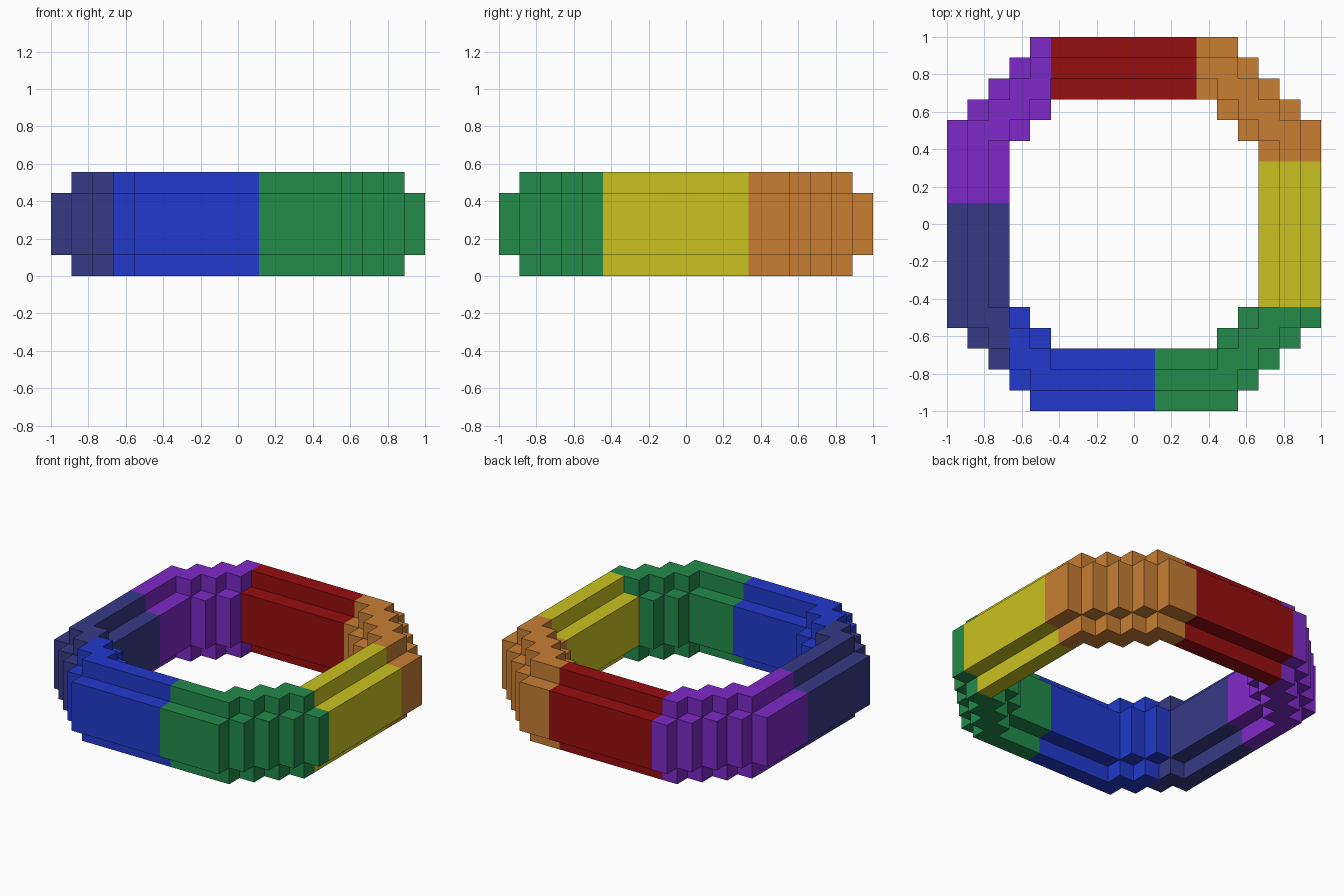
import bpy, bmesh, math
from mathutils import Vector

if "Cube" in bpy.data.objects:
    bpy.data.objects.remove(bpy.data.objects["Cube"])

U = 1 / 9          # block size
HEIGHT = 5         # layers


def inside(i, j, side, diagonal):
    """Octagonal footprint test for the block whose low corner is (i, j)."""
    a = i + 1 if i >= 0 else -i
    b = j + 1 if j >= 0 else -j
    return a <= side and b <= side and a + b <= diagonal


def solid(i, j, k):
    """Wide ring in the middle layers, narrow rim on the top and bottom."""
    if not 0 <= k < HEIGHT:
        return False
    if k in (0, HEIGHT - 1):
        return inside(i, j, 8, 13) and not inside(i, j, 7, 11)
    return inside(i, j, 9, 14) and not inside(i, j, 6, 10)


def segment(i, j):
    """Which coloured segment of the ring a block belongs to."""
    if i < -6 and j < 1:
        return "navy"
    if i < -4 and j >= 1:
        return "purple"
    if j >= 3:
        return "red" if i < 3 else "orange"
    if i >= 6 and j >= -4:
        return "yellow"
    return "blue" if i < 1 else "green"


def linear(c):
    c /= 255
    return c / 12.92 if c <= 0.04045 else ((c + 0.055) / 1.055) ** 2.4


COLOURS = {
    "red": (150, 14, 16), "orange": (200, 126, 52), "yellow": (201, 193, 32),
    "green": (34, 139, 74), "blue": (34, 58, 204), "navy": (53, 59, 134),
    "purple": (126, 42, 200),
}
DIRECTIONS = [Vector(d) for d in
              ((1, 0, 0), (-1, 0, 0), (0, 1, 0), (0, -1, 0), (0, 0, 1), (0, 0, -1))]


def add_side(bm, centre, n):
    """Square face on the side of a block that faces direction n."""
    u = Vector((n.y, n.z, n.x))
    v = n.cross(u)
    corners = ((-1, -1), (1, -1), (1, 1), (-1, 1))
    bm.faces.new([bm.verts.new((centre + (n + u * s + v * t) / 2) * U)
                  for s, t in corners])


# Ring segments: outer skin only, merged into clean flat faces
for name, rgb in COLOURS.items():
    bm = bmesh.new()
    for i in range(-9, 9):
        for j in range(-9, 9):
            if segment(i, j) != name:
                continue
            for k in range(HEIGHT):
                if not solid(i, j, k):
                    continue
                for n in DIRECTIONS:
                    if not solid(i + int(n.x), j + int(n.y), k + int(n.z)):
                        add_side(bm, Vector((i + .5, j + .5, k + .5)), n)
    bmesh.ops.remove_doubles(bm, verts=bm.verts, dist=0.001)
    bmesh.ops.dissolve_limit(bm, angle_limit=math.radians(1),
                             verts=bm.verts, edges=bm.edges)
    mesh = bpy.data.meshes.new(name + "_ring_segment")
    bm.to_mesh(mesh)
    bm.free()
    mat = bpy.data.materials.new(name)
    mat.diffuse_color = (*map(linear, rgb), 1)
    mat.use_nodes = True
    mat.node_tree.nodes["Principled BSDF"].inputs["Base Color"].default_value = mat.diffuse_color
    mesh.materials.append(mat)
    obj = bpy.data.objects.new(name + "_ring_segment", mesh)
    bpy.context.collection.objects.link(obj)
